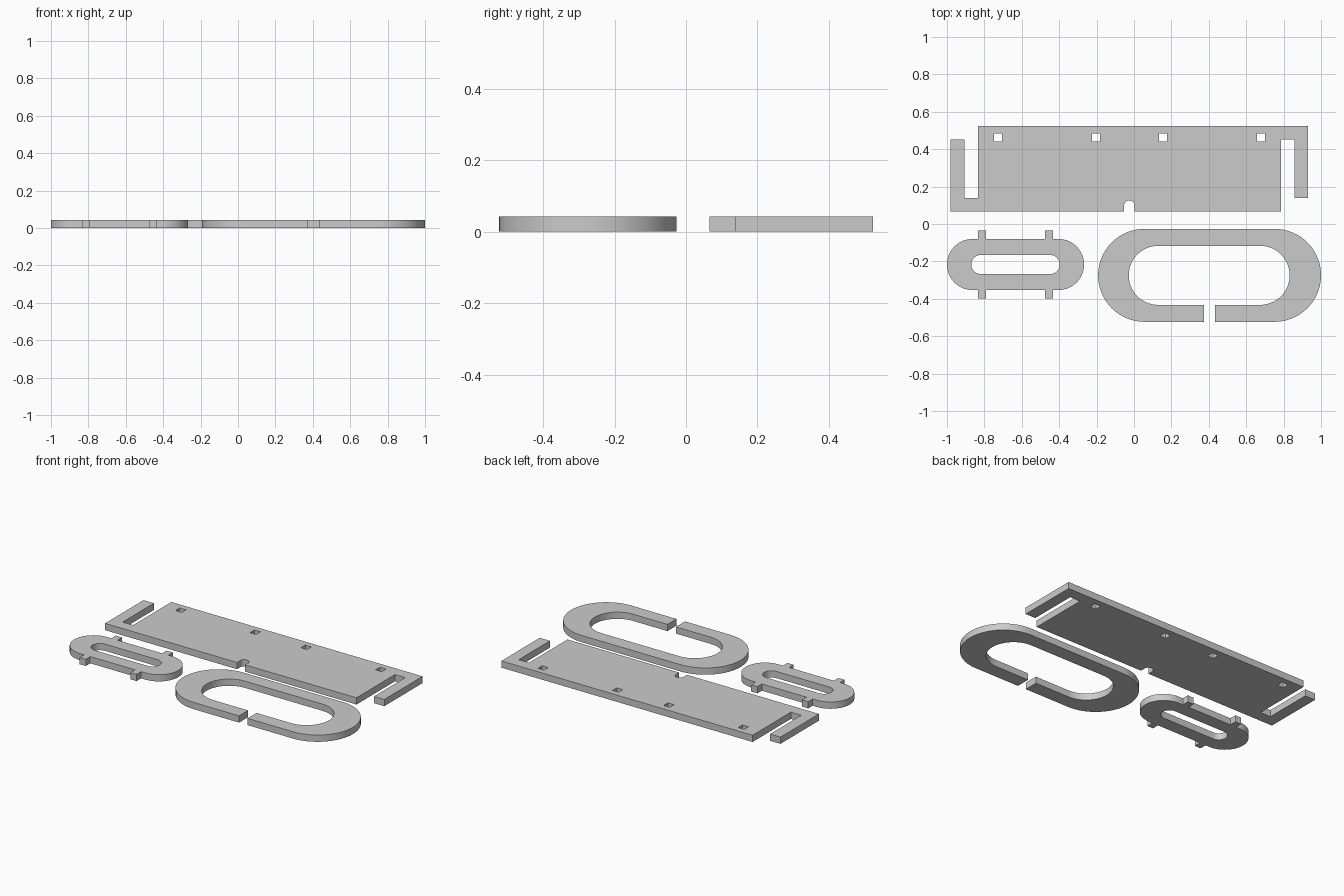
import bpy, bmesh
from math import sin, cos, pi

if "Cube" in bpy.data.objects:
    bpy.data.objects.remove(bpy.data.objects["Cube"])

H = 0.043  # sheet thickness


def arc(cx, cy, r, a0, a1, n=32):
    """Points on an arc, angles in degrees."""
    return [(cx + r * cos(pi / 180 * (a0 + (a1 - a0) * i / n)),
             cy + r * sin(pi / 180 * (a0 + (a1 - a0) * i / n))) for i in range(n + 1)]


def slot(x0, x1, cy, r):
    """Closed stadium profile whose arc centres are x0 and x1."""
    return arc(x1, cy, r, -90, 90) + arc(x0, cy, r, 90, 270)


def flat_part(name, *loops):
    """Cut a sheet part: first loop is the outline, the rest are holes."""
    cu = bpy.data.curves.new(name, 'CURVE')
    cu.dimensions = '2D'
    cu.fill_mode = 'BOTH'
    cu.extrude = H / 2
    for pts in loops:
        sp = cu.splines.new('POLY')
        sp.points.add(len(pts) - 1)
        for p, (x, y) in zip(sp.points, pts):
            p.co = (x, y, 0, 1)
        sp.use_cyclic_u = True
    tmp = bpy.data.objects.new(name + "_profile", cu)
    bpy.context.collection.objects.link(tmp)
    dg = bpy.context.evaluated_depsgraph_get()
    me = bpy.data.meshes.new_from_object(tmp.evaluated_get(dg))
    bpy.data.objects.remove(tmp)
    bm = bmesh.new()
    bm.from_mesh(me)
    bmesh.ops.remove_doubles(bm, verts=bm.verts, dist=1e-5)
    bmesh.ops.translate(bm, verts=bm.verts, vec=(0, 0, H / 2))
    bmesh.ops.recalc_face_normals(bm, faces=bm.faces)
    bm.to_mesh(me)
    bm.free()
    me.name = name
    ob = bpy.data.objects.new(name, me)
    bpy.context.collection.objects.link(ob)
    bpy.ops.object.select_all(action='DESELECT')
    ob.select_set(True)
    bpy.context.view_layer.objects.active = ob
    bpy.ops.object.shade_smooth_by_angle(angle=pi / 6)
    return ob


# Wrap panel: hooked ends, rounded bottom notch and four square holes
B, T, LO, HI = 0.066, 0.523, 0.139, 0.452
panel = [(-0.98, B), (-0.053, B)] + arc(-0.025, 0.098, 0.028, 180, 0, 16) + [
    (0.003, B), (0.786, B), (0.786, HI), (0.858, HI), (0.858, LO), (0.93, LO),
    (0.93, T), (-0.834, T), (-0.834, LO), (-0.907, LO), (-0.907, HI), (-0.98, HI)]
s = 0.0215
holes = [[(x - s, 0.463 - s), (x + s, 0.463 - s), (x + s, 0.463 + s), (x - s, 0.463 + s)]
         for x in (-0.727, -0.203, 0.155, 0.679)]
flat_part("wrap_panel", panel, *holes)

# Split ring: one closed C-shaped outline with a gap in the lower side
cy = -0.2745
ro, ri, ox0, ox1, ix0, ix1 = 0.2485, 0.158, 0.0565, 0.7515, 0.13, 0.674
g0, g1 = 0.374, 0.433
ring = ([(g1, cy - ro)] + arc(ox1, cy, ro, -90, 90) + arc(ox0, cy, ro, 90, 270)
        + [(g0, cy - ro), (g0, cy - ri)]
        + arc(ix0, cy, ri, 270, 90) + arc(ix1, cy, ri, 90, -90) + [(g1, cy - ri)])
flat_part("split_ring", ring)

# Tabbed ring: slot outline with two tabs on each long side
cx, cy, r, t = -0.6335, -0.2165, 0.1365, 0.1815
x0, x1 = cx - 0.23, cx + 0.23
tab = [(0.2, r), (0.2, t), (0.157, t), (0.157, r)]
side = tab + [(-x, y) for x, y in reversed(tab)]
tabbed = (arc(x1, cy, r, -90, 90) + [(cx + x, cy + y) for x, y in side]
          + arc(x0, cy, r, 90, 270) + [(cx - x, cy - y) for x, y in side])
flat_part("tabbed_ring", tabbed, slot(cx - 0.185, cx + 0.185, cy, 0.051))
